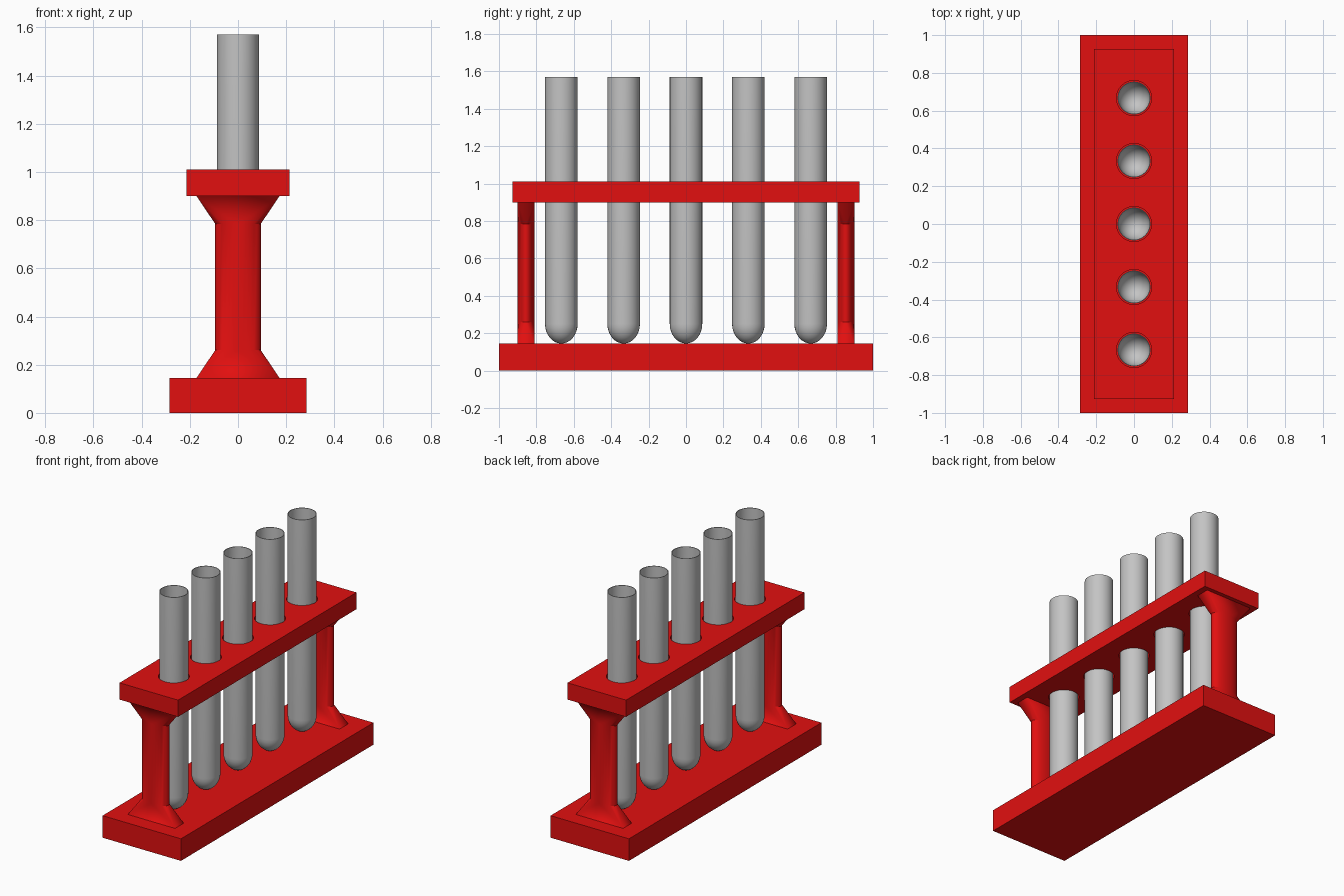
import bpy, bmesh, math

if "Cube" in bpy.data.objects:
    bpy.data.objects.remove(bpy.data.objects["Cube"])

def material(name, rgb):
    m = bpy.data.materials.new(name)
    m.diffuse_color = (*rgb, 1)
    m.use_nodes = True
    m.node_tree.nodes["Principled BSDF"].inputs["Base Color"].default_value = m.diffuse_color
    return m

RED = material("red_plastic", (0.76, 0.005, 0.005))
GREY = material("tube_grey", (0.55, 0.55, 0.55))

def finish(bm, name, mat, smooth=None):
    bmesh.ops.recalc_face_normals(bm, faces=bm.faces)
    me = bpy.data.meshes.new(name)
    bm.to_mesh(me)
    bm.free()
    me.materials.append(mat)
    ob = bpy.data.objects.new(name, me)
    bpy.context.collection.objects.link(ob)
    if smooth:
        bpy.ops.object.select_all(action='DESELECT')
        ob.select_set(True)
        bpy.context.view_layer.objects.active = ob
        bpy.ops.object.shade_smooth_by_angle(angle=math.radians(smooth))
    return ob

def box(name, hx, hy, z0, z1, mat):
    bm = bmesh.new()
    bmesh.ops.create_cube(bm, size=1)
    for v in bm.verts:
        v.co = (v.co.x * 2 * hx, v.co.y * 2 * hy, z0 + (v.co.z + 0.5) * (z1 - z0))
    return finish(bm, name, mat)

def ring(bm, rx, ry, z, cy, n):
    return [bm.verts.new((rx * math.cos(2 * math.pi * i / n),
                          cy + ry * math.sin(2 * math.pi * i / n), z)) for i in range(n)]

def bridge(bm, a, b):
    n = len(a)
    for i in range(n):
        j = (i + 1) % n
        bm.faces.new((a[i], a[j], b[j], b[i]))

TUBE_Y = [(i - 2) / 3 for i in range(5)]

# Base and drilled top plate
box("base", 0.285, 1.0, 0, 0.145, RED)
plate = box("top_plate", 0.213, 0.927, 0.90, 1.01, RED)
bm = bmesh.new()
for y in TUBE_Y:
    a, b = ring(bm, 0.093, 0.093, 0.8, y, 32), ring(bm, 0.093, 0.093, 1.1, y, 32)
    bridge(bm, a, b)
    bm.faces.new(a)
    bm.faces.new(b)
cutter = finish(bm, "hole_cutter", RED)
mod = plate.modifiers.new("holes", 'BOOLEAN')
mod.operation = 'DIFFERENCE'
mod.solver = 'EXACT'
mod.object = cutter
bpy.context.view_layer.objects.active = plate
bpy.ops.object.modifier_apply(modifier=mod.name)
bpy.data.objects.remove(cutter)

# Oval pillars, flaring to a rectangle at both ends
def flare(bm, oval, cy, z):
    n = len(oval)
    q = n // 4
    corners = [bm.verts.new((sx * 0.172, cy + sy * 0.045, z))
               for sx, sy in ((1, 1), (-1, 1), (-1, -1), (1, -1))]
    for k, c in enumerate(corners):
        for i in range(k * q, (k + 1) * q):
            bm.faces.new((oval[i], oval[(i + 1) % n], c))
        bm.faces.new((oval[((k + 1) * q) % n], corners[(k + 1) % 4], c))
    bm.faces.new(corners)

for name, cy in (("front_pillar", -0.855), ("back_pillar", 0.855)):
    bm = bmesh.new()
    low = ring(bm, 0.095, 0.045, 0.26, cy, 32)
    high = ring(bm, 0.095, 0.045, 0.785, cy, 32)
    bridge(bm, low, high)
    flare(bm, low, cy, 0.145)
    flare(bm, high, cy, 0.90)
    finish(bm, name, RED, 25)

# Hollow round-bottomed test tubes
R, WALL, TOP, BOTTOM, SHOULDER, STEPS = 0.087, 0.004, 1.57, 0.145, 0.25, 8
for k, y in enumerate(TUBE_Y):
    bm = bmesh.new()
    rings, poles = [], []
    for inset in (0, WALL):
        r, h = R - inset, SHOULDER - BOTTOM - inset
        shell = [ring(bm, r, r, TOP, y, 32)]
        for s in range(STEPS):
            a = s / STEPS * math.pi / 2
            shell.append(ring(bm, r * math.cos(a), r * math.cos(a),
                              SHOULDER - h * math.sin(a), y, 32))
        for a, b in zip(shell, shell[1:]):
            bridge(bm, a, b)
        pole = bm.verts.new((0, y, SHOULDER - h))
        last = shell[-1]
        for i in range(32):
            bm.faces.new((last[i], last[(i + 1) % 32], pole))
        rings.append(shell[0])
    bridge(bm, rings[0], rings[1])
    finish(bm, f"test_tube_{k + 1}", GREY, 40)
